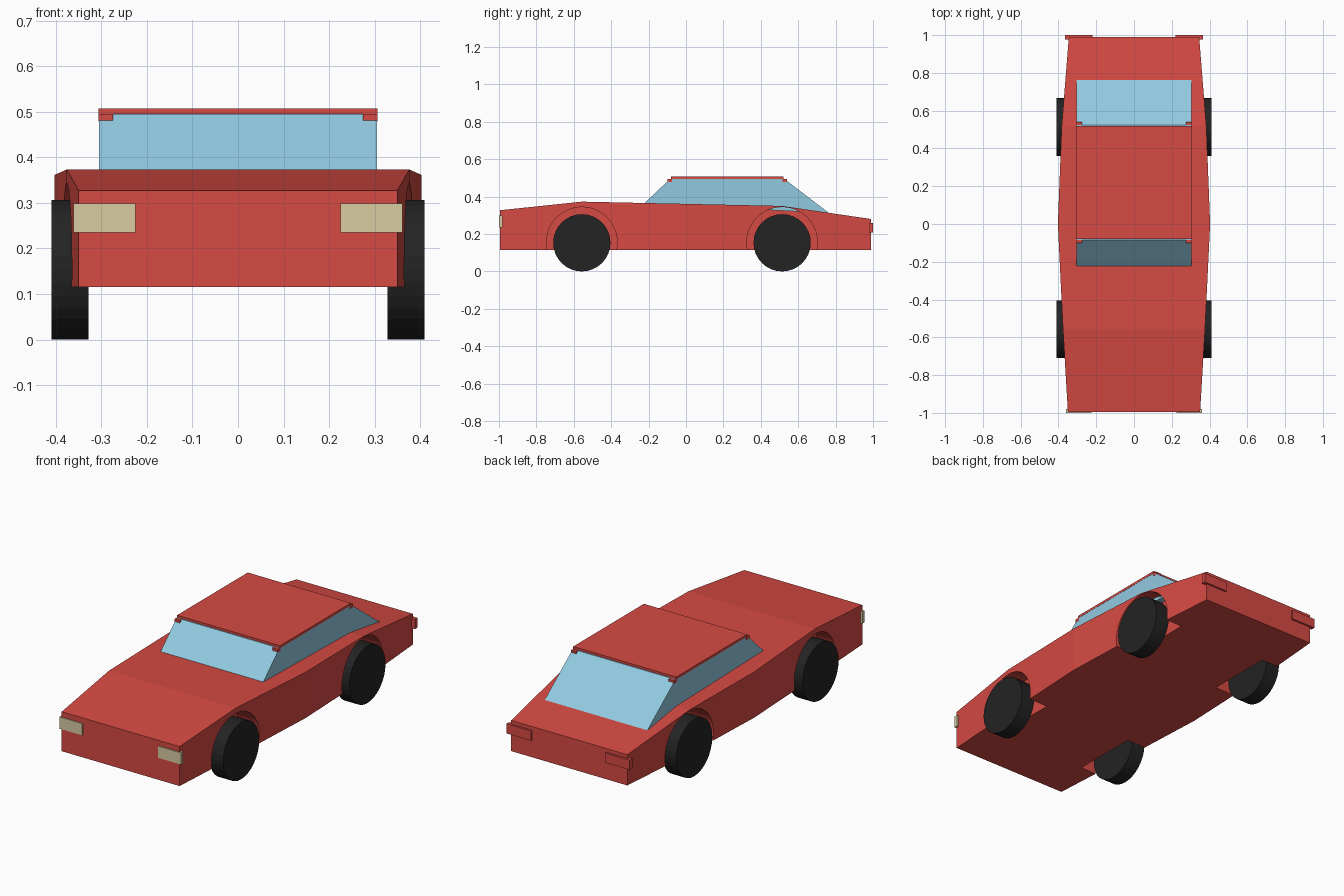
import bpy, bmesh, math
from mathutils import Matrix

if "Cube" in bpy.data.objects:
    bpy.data.objects.remove(bpy.data.objects["Cube"])


def material(name, rgb):
    m = bpy.data.materials.new(name)
    m.diffuse_color = (*rgb, 1)
    m.use_nodes = True
    m.node_tree.nodes["Principled BSDF"].inputs["Base Color"].default_value = m.diffuse_color
    return m


RED = material("red paint", (0.67, 0.068, 0.056))
GLASS = material("blue glass", (0.285, 0.587, 0.75))
RUBBER = material("black rubber", (0.017, 0.017, 0.017))
LAMP = material("cream lamp", (0.686, 0.604, 0.361))


def finish(name, bm, mat):
    bmesh.ops.recalc_face_normals(bm, faces=bm.faces)
    me = bpy.data.meshes.new(name)
    bm.to_mesh(me)
    bm.free()
    me.materials.append(mat)
    ob = bpy.data.objects.new(name, me)
    bpy.context.collection.objects.link(ob)
    return ob


def loft(name, rings, mat):
    """Skin matching rings of points and cap both ends."""
    bm = bmesh.new()
    vs = [[bm.verts.new(p) for p in r] for r in rings]
    n = len(rings[0])
    for a, b in zip(vs, vs[1:]):
        for i in range(n):
            j = (i + 1) % n
            bm.faces.new((a[i], a[j], b[j], b[i]))
    bm.faces.new(vs[0])
    bm.faces.new(vs[-1])
    return finish(name, bm, mat)


def box(name, x0, x1, y0, y1, z0, z1, mat):
    rings = [[(x0, y, z0), (x1, y, z0), (x1, y, z1), (x0, y, z1)] for y in (y0, y1)]
    return loft(name, rings, mat)


def disc(name, x0, x1, y, z, r, sides, mat):
    """Cylinder with its axis along x."""
    bm = bmesh.new()
    m = Matrix.Translation(((x0 + x1) / 2, y, z)) @ Matrix.Rotation(math.pi / 2, 4, 'Y')
    bmesh.ops.create_cone(bm, cap_ends=True, segments=sides, radius1=r, radius2=r,
                          depth=abs(x1 - x0), matrix=m)
    return finish(name, bm, mat)


# Body: stations of (y, half width, top height)
stations = [(-0.995, 0.35, 0.327), (-0.557, 0.376, 0.373), (0, 0.403, 0.361),
            (0.515, 0.383, 0.35), (0.99, 0.345, 0.28)]
body = loft("body", [[(-w, y, 0.115), (w, y, 0.115), (w, y, t), (-w, y, t)]
                     for y, w, t in stations], RED)

# Wheels and wheel arches
AXLES = {"front": -0.557, "rear": 0.514}
for end, y in AXLES.items():
    for side, s in (("right", 1), ("left", -1)):
        disc(f"{end}_{side}_wheel", s * 0.328, s * 0.409, y, 0.153, 0.153, 32, RUBBER)
        cutter = disc("arch_cutter", s * 0.27, s * 0.5, y, 0.155, 0.189, 48, RED)
        cutter.hide_render = True
        mod = body.modifiers.new("arch", 'BOOLEAN')
        mod.operation, mod.solver, mod.object = 'DIFFERENCE', 'EXACT', cutter
        bpy.context.view_layer.objects.active = body
        bpy.ops.object.modifier_apply(modifier=mod.name)
        bpy.data.objects.remove(cutter)

# Glass cabin: side profile extruded across the car
profile = [(-0.225, 0.362), (-0.085, 0.495), (0.525, 0.495), (0.765, 0.312)]
loft("cabin_glass", [[(x, y, z) for y, z in profile] for x in (-0.305, 0.305)], GLASS)

# Roof panel with small corner tabs
box("roof", -0.306, 0.306, -0.08, 0.52, 0.494, 0.507, RED)
for s in (1, -1):
    xs = sorted((s * 0.274, s * 0.306))
    box("front_roof_tab", *xs, -0.1, -0.075, 0.478, 0.495, RED)
    box("rear_roof_tab", *xs, 0.515, 0.54, 0.478, 0.495, RED)

    # Head and tail lamps
    box("headlight", *sorted((s * 0.225, s * 0.361)), -1.0, -0.98, 0.235, 0.298, LAMP)
    box("tail_light", *sorted((s * 0.22, s * 0.366)), 0.978, 1.0, 0.208, 0.26, RED)
